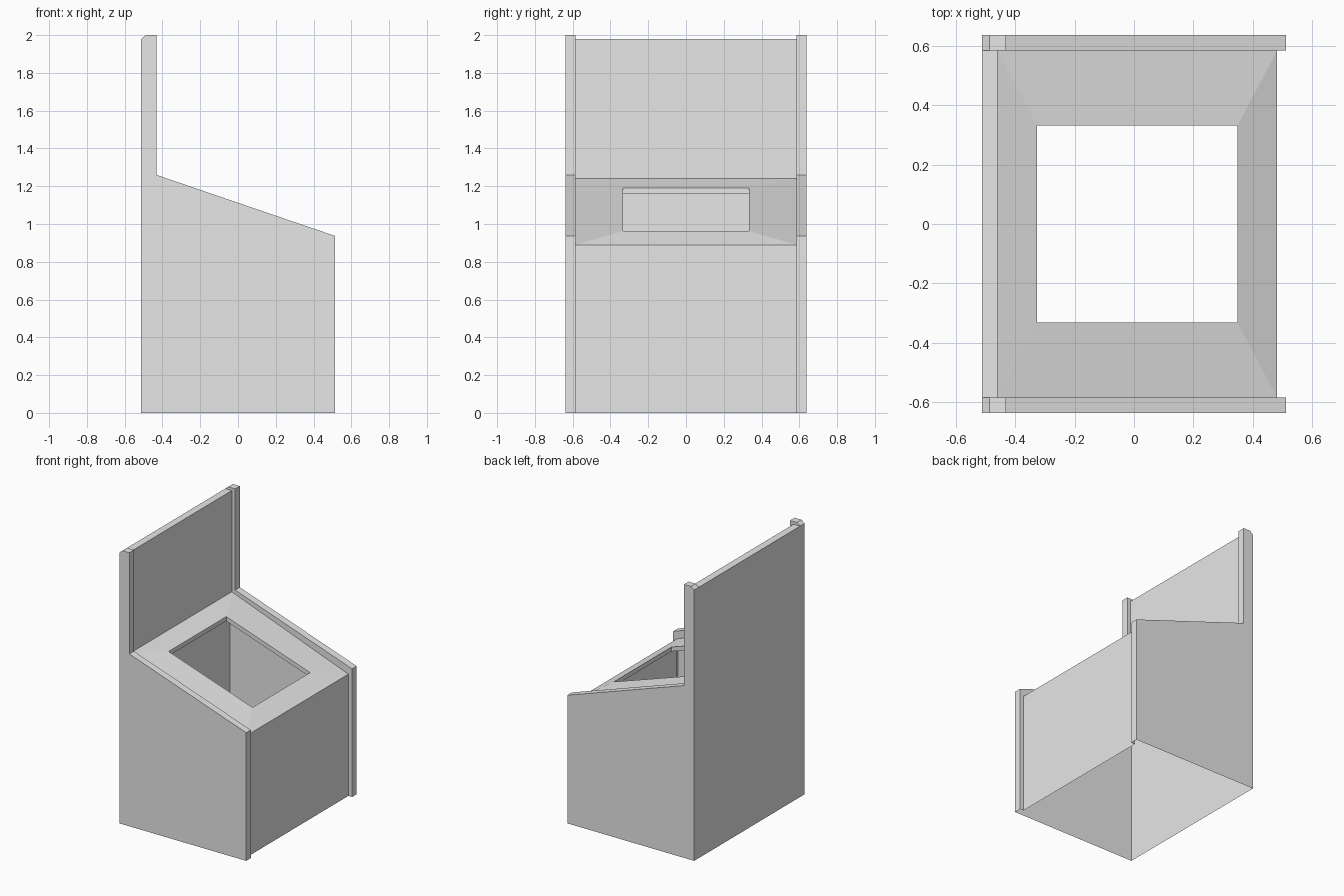
import bpy
import bmesh
from mathutils import Vector

if "Cube" in bpy.data.objects:
    bpy.data.objects.remove(bpy.data.objects["Cube"])

HX, HY = 0.513, 0.638      # half width and half depth
IY = 0.585                 # inner face of the side panels

grey = bpy.data.materials.new("plain_grey")
grey.diffuse_color = (0.8, 0.8, 0.8, 1)
grey.use_nodes = True
grey.node_tree.nodes["Principled BSDF"].inputs["Base Color"].default_value = grey.diffuse_color


def make_sheets(name, faces):
    """Build an open shell from (corner points, outward direction) pairs."""
    bm = bmesh.new()
    for points, outward in faces:
        face = bm.faces.new([bm.verts.new(p) for p in points])
        face.normal_update()
        if face.normal.dot(Vector(outward)) < 0:
            face.normal_flip()
    bmesh.ops.remove_doubles(bm, verts=bm.verts, dist=0.0001)
    mesh = bpy.data.meshes.new(name)
    bm.to_mesh(mesh)
    bm.free()
    mesh.materials.append(grey)
    obj = bpy.data.objects.new(name, mesh)
    bpy.context.collection.objects.link(obj)
    return obj


# Side profiles (x, z): raised rim of the side panels and recessed body line
rim = [(HX, 0), (HX, 0.937), (-0.432, 1.26), (-0.432, 2), (-0.487, 2), (-HX, 1.98)]
body = [(0.483, 0), (0.483, 0.89), (-0.46, 1.24), (-0.46, 1.98)]
rim_out = [(1, 0, 0), (0.3, 0, 1), (1, 0, 0), (0, 0, 1), (-1, 0, 1)]

# Side panels: outer sheet, rim, and inner band down to the body
for name, s in (("front_side_panel", -1), ("rear_side_panel", 1)):
    def at(profile, y):
        return [(x, s * y, z) for x, z in profile]
    faces = [(at([(-HX, 0)] + rim, HY), (0, s, 0))]
    for a, b, out in zip(rim, rim[1:], rim_out):
        faces.append((at([a, b], HY) + at([b, a], IY), out))
    for i in range(3):
        faces.append((at([rim[i], rim[i + 1], body[i + 1], body[i]], IY), (0, -s, 0)))
    faces.append((at(rim[3:] + [body[3]], IY), (0, -s, 0)))
    make_sheets(name, faces)


def across(a, b):
    """Sheet spanning between the side panels from profile point a to b."""
    return [(a[0], -IY, a[1]), (b[0], -IY, b[1]), (b[0], IY, b[1]), (a[0], IY, a[1])]


# Low panel at the right end
make_sheets("low_end_panel", [(across(body[0], body[1]), (1, 0, 0))])

# Tall panel at the left end, flush across the outside
make_sheets("tall_end_panel", [
    ([(-HX, -HY, 0), (-HX, HY, 0), (-HX, HY, 1.98), (-HX, -HY, 1.98)], (-1, 0, 0)),
    (across(body[2], body[3]), (1, 0, 0)),
    (across(body[3], rim[5]), (0, 0, 1)),
])

# Sloped top frame around the opening, with a short lip turned down
outer = across(body[1], body[2])
hole = across((0.35, 0.962), (-0.328, 1.19))
hole = [(x, y * 0.333 / IY, z) for x, y, z in hole]
lip = [(x, y, z - 0.032) for x, y, z in hole]
frame = []
for i in range(4):
    j = (i + 1) % 4
    middle = (Vector(hole[i]) + Vector(hole[j])) / 2
    frame.append(([outer[i], outer[j], hole[j], hole[i]], (0, 0, 1)))
    frame.append(([hole[i], hole[j], lip[j], lip[i]], (-middle.x, -middle.y, 0)))
make_sheets("top_frame", frame)
